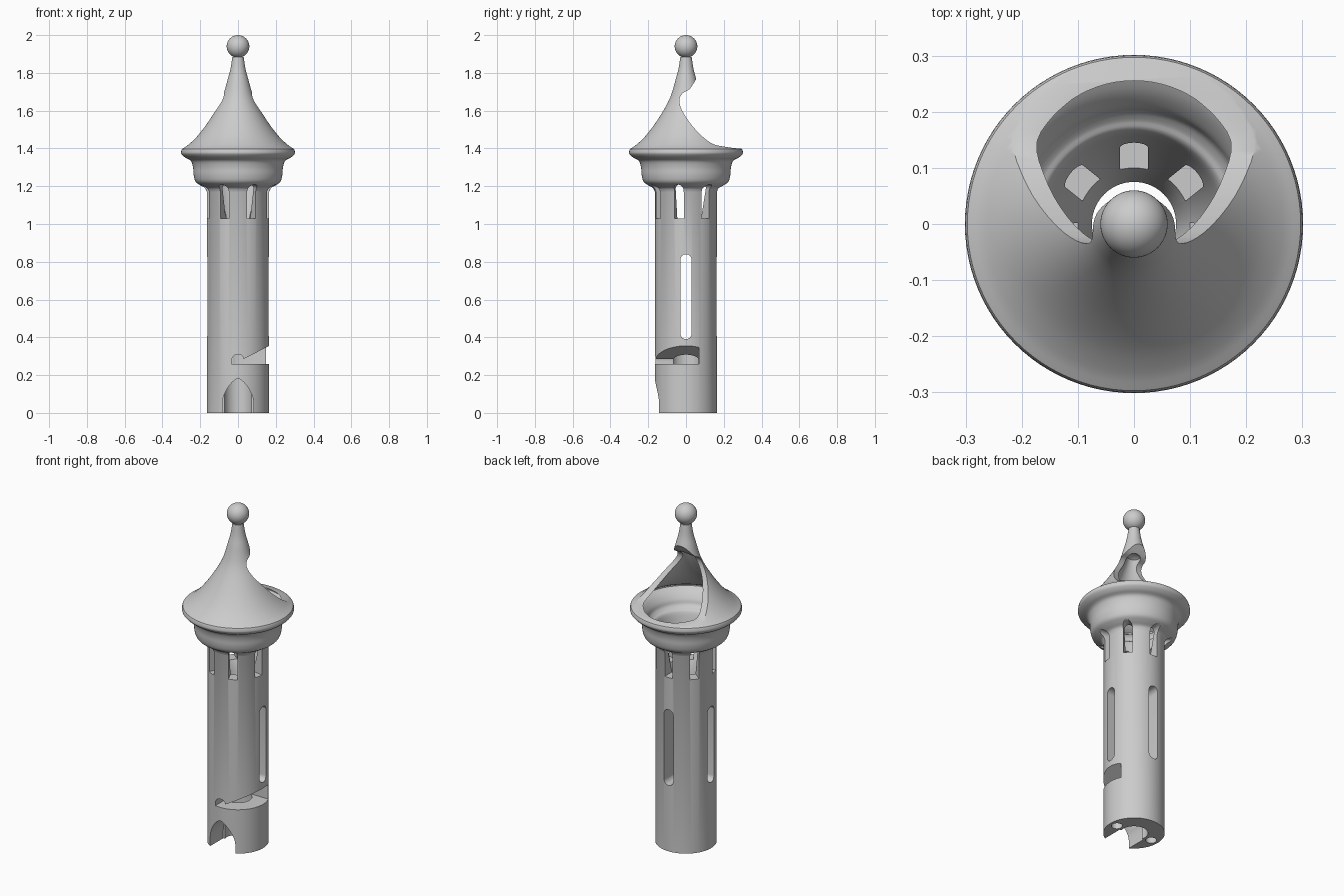
import bpy, bmesh, math
from mathutils import Matrix, Vector

cube = bpy.data.objects.get("Cube")
if cube:
    bpy.data.objects.remove(cube)

stone = bpy.data.materials.new("stone grey")
stone.use_nodes = True
GREY = (0.6, 0.6, 0.6, 1)
stone.diffuse_color = GREY
stone.node_tree.nodes["Principled BSDF"].inputs["Base Color"].default_value = GREY


def add_object(name, bm):
    bmesh.ops.recalc_face_normals(bm, faces=bm.faces)
    mesh = bpy.data.meshes.new(name)
    bm.to_mesh(mesh)
    bm.free()
    mesh.materials.append(stone)
    obj = bpy.data.objects.new(name, mesh)
    bpy.context.collection.objects.link(obj)
    return obj


def smooth_path(points, steps=4):
    """Catmull-Rom curve through 2D points."""
    p = [Vector(q) for q in points]
    p = [2 * p[0] - p[1]] + p + [2 * p[-1] - p[-2]]
    out = []
    for a, b, c, d in zip(p, p[1:], p[2:], p[3:]):
        for i in range(steps):
            t = i / steps
            out.append(0.5 * (2 * b + (c - a) * t + (2 * a - 5 * b + 4 * c - d) * t ** 2
                              + (3 * b - a - 3 * c + d) * t ** 3))
    return out + [p[-2]]


def lathe(name, profile, segments=96):
    bm = bmesh.new()
    verts = [bm.verts.new((r, 0, z)) for r, z in profile]
    edges = [bm.edges.new(pair) for pair in zip(verts, verts[1:])]
    bmesh.ops.spin(bm, geom=verts + edges, axis=(0, 0, 1), cent=(0, 0, 0),
                   angle=math.tau, steps=segments)
    bmesh.ops.remove_doubles(bm, verts=bm.verts, dist=0.0001)
    return add_object(name, bm)


def cut(target, cutter):
    mod = target.modifiers.new("cut", "BOOLEAN")
    mod.operation = "DIFFERENCE"
    mod.solver = "EXACT"
    mod.object = cutter
    bpy.ops.object.select_all(action="DESELECT")
    bpy.context.view_layer.objects.active = target
    target.select_set(True)
    bpy.ops.object.modifier_apply(modifier=mod.name)
    bpy.data.objects.remove(cutter)


def radial_cut(target, outline, angle, near, far=0.4):
    """Cut a (sideways, up) outline pushed outward along a compass angle."""
    a = math.radians(angle)
    side = Vector((-math.sin(a), math.cos(a), 0))
    out = Vector((math.cos(a), math.sin(a), 0))
    bm = bmesh.new()
    rings = [[bm.verts.new(side * u + out * d + Vector((0, 0, v))) for u, v in outline]
             for d in (near, far)]
    bm.faces.new(rings[0])
    bm.faces.new(rings[1])
    n = len(outline)
    for i in range(n):
        j = (i + 1) % n
        bm.faces.new((rings[0][i], rings[0][j], rings[1][j], rings[1][i]))
    cut(target, add_object("cutter", bm))


def arc(cz, r, start, end, steps=12):
    angles = [math.radians(start + (end - start) * i / steps) for i in range(steps + 1)]
    return [(r * math.cos(t), cz + r * math.sin(t)) for t in angles]


# Hollow tower, flared gallery and roof as one turned shell
gallery = smooth_path([(0.165, 1.17), (0.175, 1.19), (0.2, 1.205), (0.225, 1.225),
                       (0.235, 1.26), (0.238, 1.3), (0.25, 1.335), (0.28, 1.352),
                       (0.3, 1.372), (0.3, 1.39)])
roof = smooth_path([(0.297, 1.397), (0.265, 1.418), (0.22, 1.46), (0.17, 1.523),
                    (0.12, 1.6), (0.088, 1.66), (0.07, 1.71), (0.055, 1.765),
                    (0.04, 1.82), (0.03, 1.885)])
roof_inside = smooth_path([(0.035, 1.715), (0.058, 1.66), (0.088, 1.6), (0.135, 1.523),
                           (0.185, 1.46), (0.235, 1.415), (0.268, 1.395)])
bowl = smooth_path([(0.268, 1.388), (0.235, 1.365), (0.21, 1.335), (0.2, 1.31),
                    (0.185, 1.295), (0.165, 1.28), (0.145, 1.21)])
shell = ([(0.075, 0), (0.165, 0)] + gallery + roof + [(0, 1.885), (0, 1.735)]
         + roof_inside + bowl + [(0.1, 1.03), (0.075, 0.97), (0.075, 0)])
tower = lathe("tower", shell)

# Open back of the roof
opening = smooth_path([(0.085, 1.8), (0.055, 1.768), (0.02, 1.715), (-0.02, 1.69),
                       (-0.035, 1.65), (-0.015, 1.59), (0.05, 1.5), (0.13, 1.43),
                       (0.2, 1.41), (0.285, 1.399), (0.35, 1.397)])
radial_cut(tower, opening + [(0.35, 1.8)], 0, -0.4)

# Ring of seven arched gallery windows
window = [(-0.025, 1.03), (0.025, 1.03)] + arc(1.185, 0.025, 0, 180)
for i in range(7):
    radial_cut(tower, window, 90 + i * 360 / 7, 0.085)

# Tall slots on both sides and the back
slot = arc(0.81, 0.03, 0, 180) + arc(0.42, 0.03, 180, 360)
for angle in (0, 90, 180):
    radial_cut(tower, slot, angle, 0.05)

# Pointed doorway
half_arch = smooth_path([(0.083, 0.05), (0.077, 0.085), (0.058, 0.127),
                         (0.03, 0.163), (0.008, 0.179)])
door = [(0.083, -0.05)] + list(half_arch)
door += [(-x, z) for x, z in reversed(door)]
radial_cut(tower, door, -90, 0.02)

# Wedge-shaped notch with a rounded end
notch = ([(0.2, 0.26), (0.2, 0.373), (0.03, 0.285)] + arc(0.275, 0.035, 35, 180)
         + [(-0.035, 0.26)])
radial_cut(tower, notch, -90, -0.07)

# Peg holes in the base
for x in (-0.12, 0.12):
    bm = bmesh.new()
    bmesh.ops.create_cone(bm, cap_ends=True, segments=32, radius1=0.03, radius2=0.03,
                          depth=0.12, matrix=Matrix.Translation((x, 0, 0)))
    cut(tower, add_object("cutter", bm))

# Ball on the spire
bm = bmesh.new()
bmesh.ops.create_uvsphere(bm, u_segments=48, v_segments=24, radius=0.06,
                          matrix=Matrix.Translation((0, 0, 1.94)))
ball = add_object("finial_ball", bm)

for obj in (tower, ball):
    bpy.ops.object.select_all(action="DESELECT")
    bpy.context.view_layer.objects.active = obj
    obj.select_set(True)
    bpy.ops.object.shade_smooth_by_angle(angle=math.radians(35))
